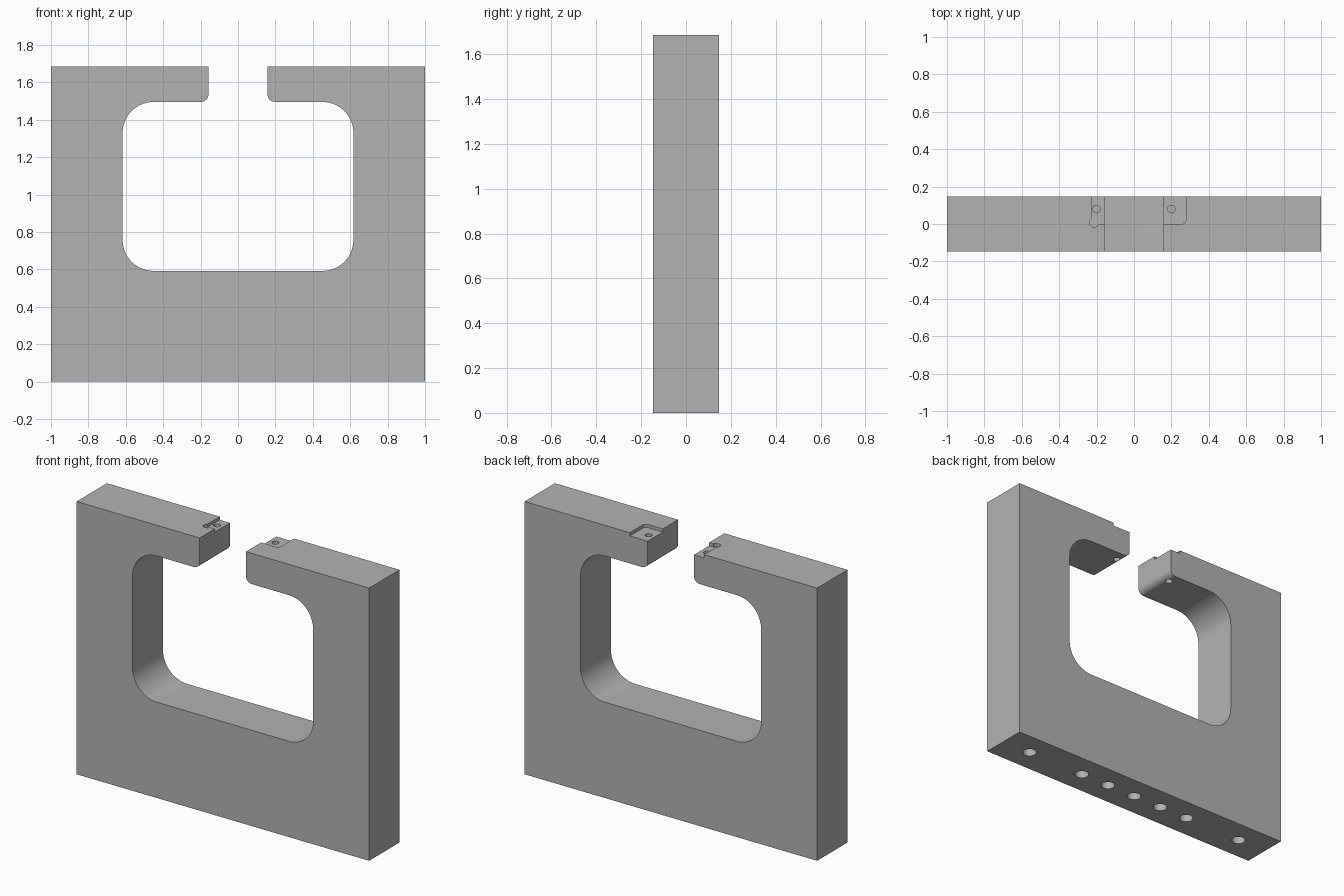
import bpy, bmesh, math
from mathutils import Vector

cube = bpy.data.objects.get("Cube")
if cube:
    bpy.data.objects.remove(cube, do_unlink=True)

HALF_DEPTH, HEIGHT = 0.148, 1.685
LIP_X, LIP_Z, POCKET_Z = 0.158, 1.495, HEIGHT - 0.02

grey = bpy.data.materials.new("plain_grey")
grey.use_nodes = True
grey.diffuse_color = (0.45, 0.45, 0.45, 1)
grey.node_tree.nodes["Principled BSDF"].inputs["Base Color"].default_value = (0.45, 0.45, 0.45, 1)


def rounded(corners, steps=14):
    """Turn (x, y, radius) corners into an outline with right-angle fillets."""
    pts = []
    for i, (x, y, r) in enumerate(corners):
        p = Vector((x, y))
        if r == 0:
            pts.append(p)
            continue
        a = (Vector(corners[i - 1][:2]) - p).normalized()
        b = (Vector(corners[(i + 1) % len(corners)][:2]) - p).normalized()
        centre = p + (a + b) * r
        for k in range(steps + 1):
            t = k / steps * math.pi / 2
            pts.append(centre - b * r * math.cos(t) - a * r * math.sin(t))
    return pts


def prism(name, outline, low, high, upright=True):
    """Extrude an outline along z, or along y when it is drawn in x and z."""
    bm = bmesh.new()
    place = (lambda p: (p.x, p.y, low)) if upright else (lambda p: (p.x, low, p.y))
    face = bm.faces.new([bm.verts.new(place(p)) for p in outline])
    grown = bmesh.ops.extrude_face_region(bm, geom=[face])["geom"]
    shift = (0, 0, high - low) if upright else (0, high - low, 0)
    bmesh.ops.translate(bm, vec=shift, verts=[v for v in grown if isinstance(v, bmesh.types.BMVert)])
    bmesh.ops.recalc_face_normals(bm, faces=bm.faces)
    mesh = bpy.data.meshes.new(name)
    bm.to_mesh(mesh)
    bm.free()
    obj = bpy.data.objects.new(name, mesh)
    bpy.context.collection.objects.link(obj)
    return obj


def circle(x, y, r, sides=32):
    return [Vector((x + r * math.cos(k * math.tau / sides), y + r * math.sin(k * math.tau / sides)))
            for k in range(sides)]


# Open C-shaped frame: half the outline, then its mirror
half = [(1, 0, 0), (1, HEIGHT, 0), (LIP_X, HEIGHT, 0), (LIP_X, LIP_Z, 0.04),
        (0.617, LIP_Z, 0.165), (0.617, 0.592, 0.165)]
frame = prism("frame", rounded(half + [(-x, z, r) for x, z, r in reversed(half)]),
              -HALF_DEPTH, HALF_DEPTH, upright=False)
frame.data.materials.append(grey)

# Shallow pockets on the rear of both lips
cutters = [
    prism("wide_pocket", rounded([(0.1, 0, 0), (0.28, 0, 0.025), (0.28, 0.3, 0), (0.1, 0.3, 0)]),
          POCKET_Z, 1.8),
    prism("narrow_pocket", rounded([(-0.1, 0, 0), (-0.1, 0.3, 0), (-0.228, 0.3, 0), (-0.228, 0, 0)]),
          POCKET_Z, 1.8),
    prism("corner_relief", circle(-0.213, 0.008, 0.025), POCKET_Z, 1.8),
]
# Pin holes through the lips
for x in (-0.2, 0.2):
    cutters.append(prism("pin_hole", circle(x, 0.08, 0.02), 1.4, 1.8))
# Mounting holes in the base
for x in (-0.8, -0.4, -0.2, 0, 0.2, 0.4, 0.8):
    cutters.append(prism("mounting_hole", circle(x, 0, 0.04), -0.1, 0.3))

bpy.ops.object.select_all(action="DESELECT")
frame.select_set(True)
bpy.context.view_layer.objects.active = frame
for cutter in cutters:
    cutter.hide_render = True
    mod = frame.modifiers.new(cutter.name, "BOOLEAN")
    mod.operation, mod.solver, mod.object = "DIFFERENCE", "EXACT", cutter
    bpy.ops.object.modifier_apply(modifier=mod.name)
    bpy.data.objects.remove(cutter, do_unlink=True)

bpy.ops.object.shade_smooth_by_angle(angle=math.radians(30))
